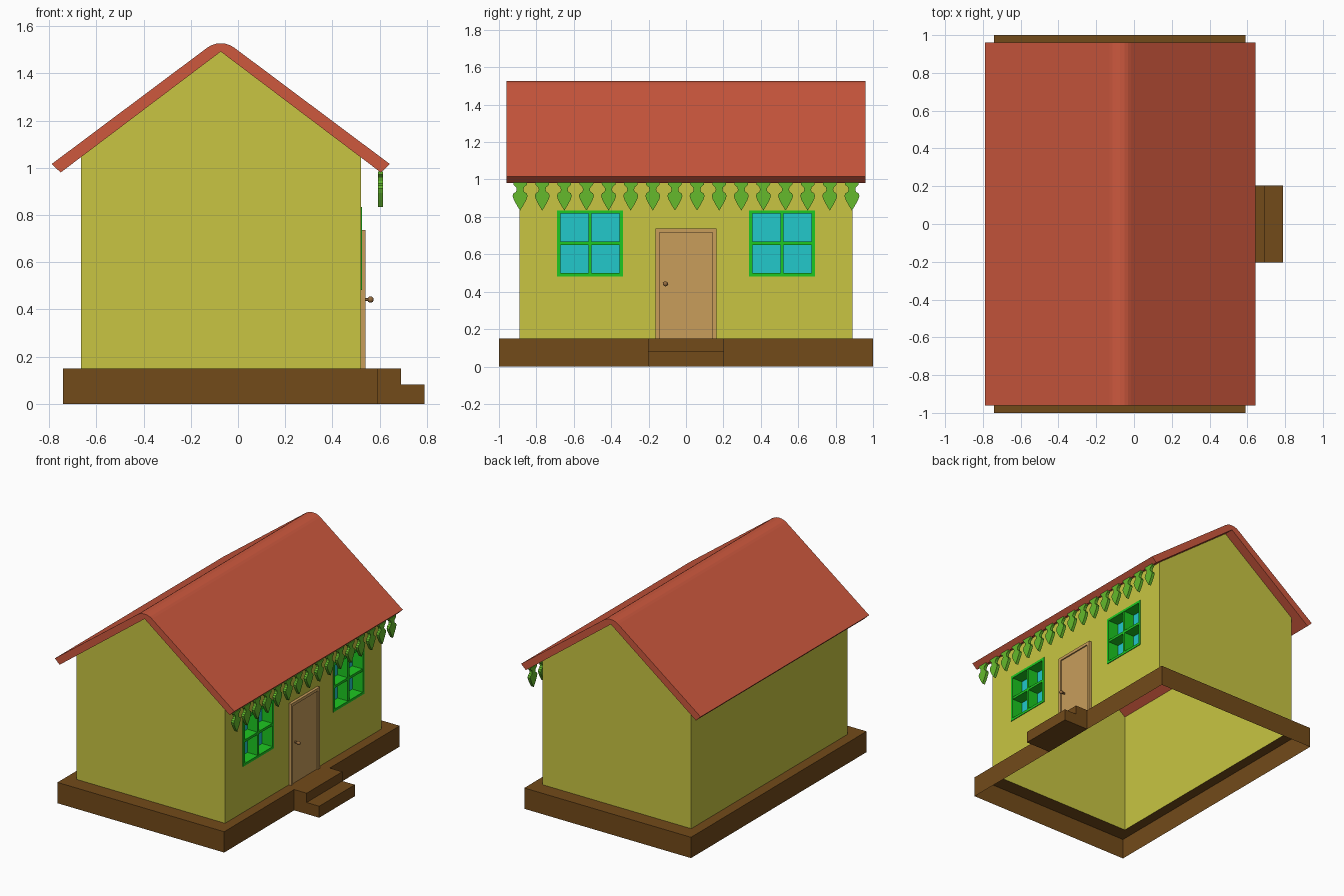
import bpy, bmesh, math

if "Cube" in bpy.data.objects:
    bpy.data.objects.remove(bpy.data.objects["Cube"])

def material(name, rgb):
    m = bpy.data.materials.new(name)
    m.diffuse_color = (*rgb, 1)
    m.use_nodes = True
    m.node_tree.nodes["Principled BSDF"].inputs["Base Color"].default_value = m.diffuse_color
    return m

YELLOW = material("yellow_wall", (.58, .56, .054))
RED = material("red_roof", (.61, .098, .048))
BROWN = material("brown_base", (.17, .069, .010))
WOOD = material("door_wood", (.58, .34, .105))
GREEN = material("window_green", (.012, .58, .015))
CYAN = material("glass_cyan", (.016, .58, .60))
LEAF = material("trim_green", (.13, .49, .025))
KNOB = material("knob_brown", (.30, .15, .05))

def finish(name, bm, mat):
    bmesh.ops.remove_doubles(bm, verts=bm.verts, dist=1e-5)
    bmesh.ops.recalc_face_normals(bm, faces=bm.faces)
    me = bpy.data.meshes.new(name)
    bm.to_mesh(me)
    bm.free()
    ob = bpy.data.objects.new(name, me)
    ob.data.materials.append(mat)
    bpy.context.collection.objects.link(ob)
    return ob

def face(bm, pts):
    bm.faces.new([bm.verts.new(p) for p in pts])

def add_box(bm, x, y, z):
    r = bmesh.ops.create_cube(bm, size=1)
    for v in r["verts"]:
        v.co = (x[v.co.x > 0], y[v.co.y > 0], z[v.co.z > 0])

def boxes(name, mat, *items):
    bm = bmesh.new()
    for b in items:
        add_box(bm, *b)
    me = bpy.data.meshes.new(name)
    bmesh.ops.recalc_face_normals(bm, faces=bm.faces)
    bm.to_mesh(me)
    bm.free()
    ob = bpy.data.objects.new(name, me)
    me.materials.append(mat)
    bpy.context.collection.objects.link(ob)
    return ob

def prism(name, mat, profile, lo, hi, to3d):
    # closed profile extruded from lo to hi
    bm = bmesh.new()
    n = len(profile)
    a = [bm.verts.new(to3d(p, lo)) for p in profile]
    b = [bm.verts.new(to3d(p, hi)) for p in profile]
    bm.faces.new(a)
    bm.faces.new(b[::-1])
    for i in range(n):
        j = (i + 1) % n
        bm.faces.new((a[i], b[i], b[j], a[j]))
    return finish(name, bm, mat)

along_y = lambda p, t: (p[0], t, p[1])
along_x = lambda p, t: (t, p[0], p[1])

X0, X1, W = -.665, .52, .89          # wall limits
PX, PZ, EZ, FZ = -.073, 1.492, 1.046, .15   # ridge, eave and floor
WY, WZ = (.337, .69), (.482, .835)    # window opening

# base: open-bottomed skirt with a top ledge around the walls
bm = bmesh.new()
outer = [(-.74, -1), (.59, -1), (.59, 1), (-.74, 1)]
inner = [(X0, -W), (X1, -W), (X1, W), (X0, W)]
for i in range(4):
    j = (i + 1) % 4
    a, b, c, d = outer[i], outer[j], inner[j], inner[i]
    face(bm, [(*a, 0), (*b, 0), (*b, FZ), (*a, FZ)])
    face(bm, [(*a, FZ), (*b, FZ), (*c, FZ), (*d, FZ)])
finish("base", bm, BROWN)

# two entrance steps
prism("entrance_steps", BROWN, [(.59, 0), (.79, 0), (.79, .083), (.69, .083), (.69, FZ), (.59, FZ)],
      -.203, .203, along_y)

# walls: thin shell, with window openings in the door side
bm = bmesh.new()
for s in (-W, W):
    face(bm, [(X0, s, FZ), (X1, s, FZ), (X1, s, EZ), (PX, s, PZ), (X0, s, EZ)])
face(bm, [(X0, -W, FZ), (X0, W, FZ), (X0, W, EZ), (X0, -W, EZ)])
ys = [-W, -WY[1], -WY[0], WY[0], WY[1], W]
zs = [FZ, *WZ, EZ]
for i in range(5):
    for k in range(3):
        if k == 1 and i in (1, 3):
            continue
        face(bm, [(X1, ys[i], zs[k]), (X1, ys[i + 1], zs[k]),
                  (X1, ys[i + 1], zs[k + 1]), (X1, ys[i], zs[k + 1])])
finish("walls", bm, YELLOW)

# roof: bent slab with a rounded ridge
half = [(.678, .98), (.716, 1.016), (.058, 1.508), (.042, 1.518), (.022, 1.525)]
profile = ([(PX, PZ)] + [(PX + x, z) for x, z in half] + [(PX, 1.527)]
           + [(PX - x, z) for x, z in reversed(half)])
prism("roof", RED, profile, -.96, .96, along_y)

# windows: deep frame with crossbars and recessed glass
def window(name, y0, y1):
    z0, z1 = WZ
    t, x = .018, (.44, .525)
    ym, zm = (y0 + y1) / 2, (z0 + z1) / 2
    boxes(name + "_frame", GREEN,
          (x, (y0, y0 + t), (z0, z1)), (x, (y1 - t, y1), (z0, z1)),
          (x, (y0 + t, y1 - t), (z0, z0 + t)), (x, (y0 + t, y1 - t), (z1 - t, z1)))
    x = (.44, .522)
    boxes(name + "_bars", GREEN,
          (x, (ym - .009, ym + .009), (z0 + t, z1 - t)),
          (x, (y0 + t, ym - .009), (zm - .009, zm + .009)),
          (x, (ym + .009, y1 - t), (zm - .009, zm + .009)))
    boxes(name + "_glass", CYAN, ((.436, .441), (y0 + .003, y1 - .003), (z0 + .003, z1 - .003)))

window("right_window", *WY)
window("left_window", -WY[1], -WY[0])

# door frame, door leaf and knob
D, DZ, t = .163, .737, .021
prism("door_frame", WOOD, [(-D, FZ), (-D, DZ), (D, DZ), (D, FZ), (D - t, FZ), (D - t, DZ - t),
                           (-D + t, DZ - t), (-D + t, FZ)], X1, .54, along_x)
boxes("door", WOOD, ((.515, .531), (-D + t, D - t), (FZ, DZ - t)))
bpy.ops.mesh.primitive_cylinder_add(vertices=12, radius=.007, depth=.036,
                                    location=(.546, -.11, .442), rotation=(0, math.pi / 2, 0))
stem = bpy.context.object
stem.name = "door_knob_stem"
bpy.ops.mesh.primitive_uv_sphere_add(segments=16, ring_count=8, radius=.0135, location=(.561, -.11, .442))
knob = bpy.context.object
knob.name = "door_knob"
for ob in (stem, knob):
    ob.data.materials.append(KNOB)
    bpy.context.view_layer.objects.active = ob
    bpy.ops.object.select_all(action='DESELECT')
    ob.select_set(True)
    bpy.ops.object.shade_smooth_by_angle()

# row of leaf-shaped pendants under the eave
side = [(.037, .985), (.036, .972), (.021, .958), (.018, .945), (.022, .934),
        (.035, .926), (.040, .912), (.034, .893), (.018, .863)]
for i in range(16):
    y = -.887 + i * 1.774 / 15
    outline = [(y + a, z) for a, z in side] + [(y, .834)] + [(y - a, z) for a, z in reversed(side)]
    prism(f"eave_pendant_{i + 1}", LEAF, outline, .593, .615, along_x)
